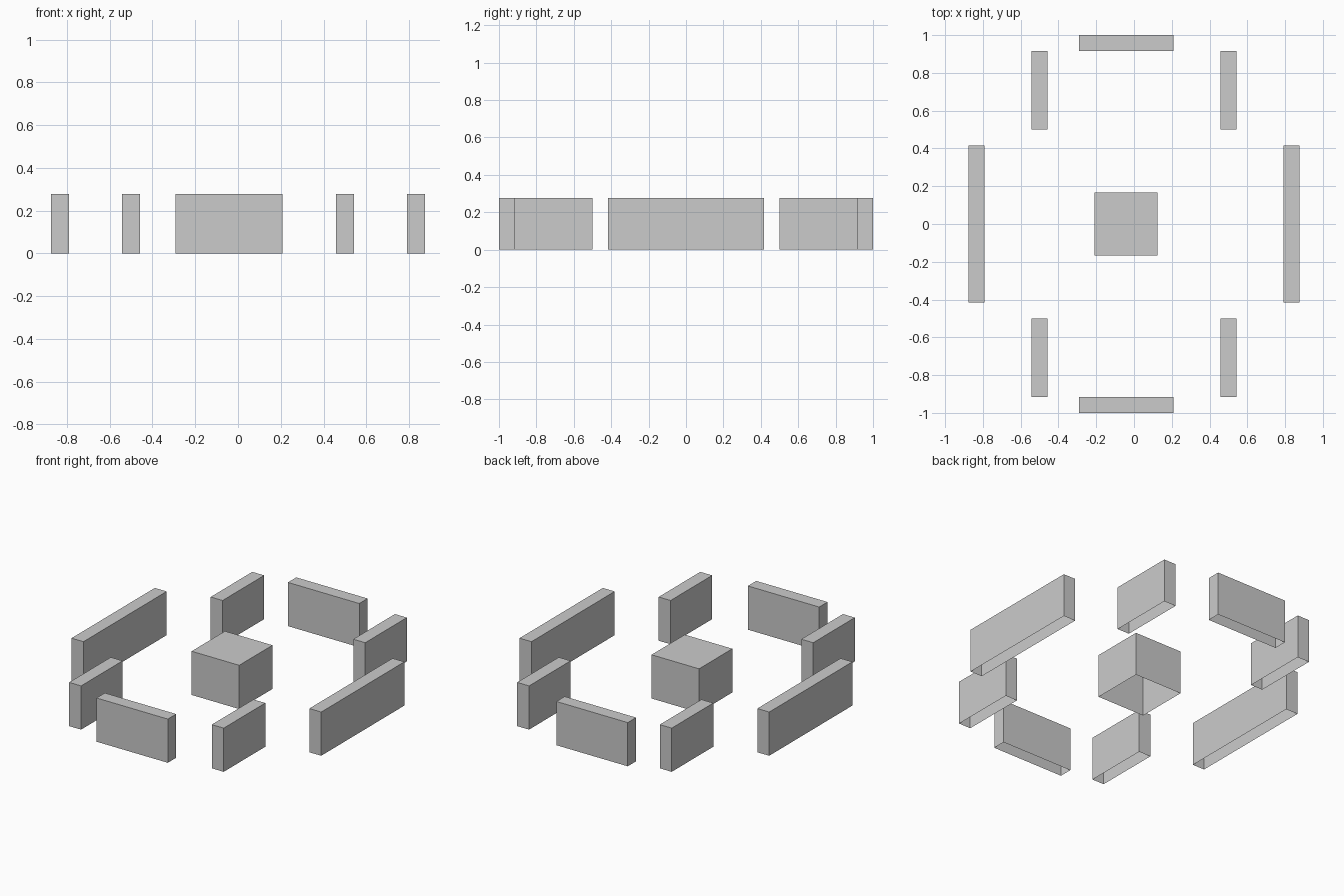
import bpy, bmesh

if "Cube" in bpy.data.objects:
    bpy.data.objects.remove(bpy.data.objects["Cube"])

U = 1 / 24          # layout unit
H = 0.277           # common height


def block(name, x0, x1, y0, y1):
    """Upright block with an open underside, limits given in layout units."""
    bm = bmesh.new()
    bmesh.ops.create_cube(bm, size=1)
    for v in bm.verts:
        v.co.x = (x0 if v.co.x < 0 else x1) * U
        v.co.y = (y0 if v.co.y < 0 else y1) * U
        v.co.z = 0 if v.co.z < 0 else H
    bm.normal_update()
    bottom = [f for f in bm.faces if f.normal.z < -0.5]
    bmesh.ops.delete(bm, geom=bottom, context='FACES_ONLY')
    mesh = bpy.data.meshes.new(name)
    bm.to_mesh(mesh)
    bm.free()
    bpy.context.collection.objects.link(bpy.data.objects.new(name, mesh))


# Central block, slightly off centre
block("centre_block", -5, 3, -4, 4)

for sy, end in ((-1, "front"), (1, "back")):
    # End walls
    y = sorted((sy * 22, sy * 24))
    block(f"{end}_wall", -7, 5, *y)
    # Short corner walls
    y = sorted((sy * 12, sy * 22))
    block(f"{end}_left_short_wall", -13, -11, *y)
    block(f"{end}_right_short_wall", 11, 13, *y)

# Long side walls
block("left_long_wall", -21, -19, -10, 10)
block("right_long_wall", 19, 21, -10, 10)
